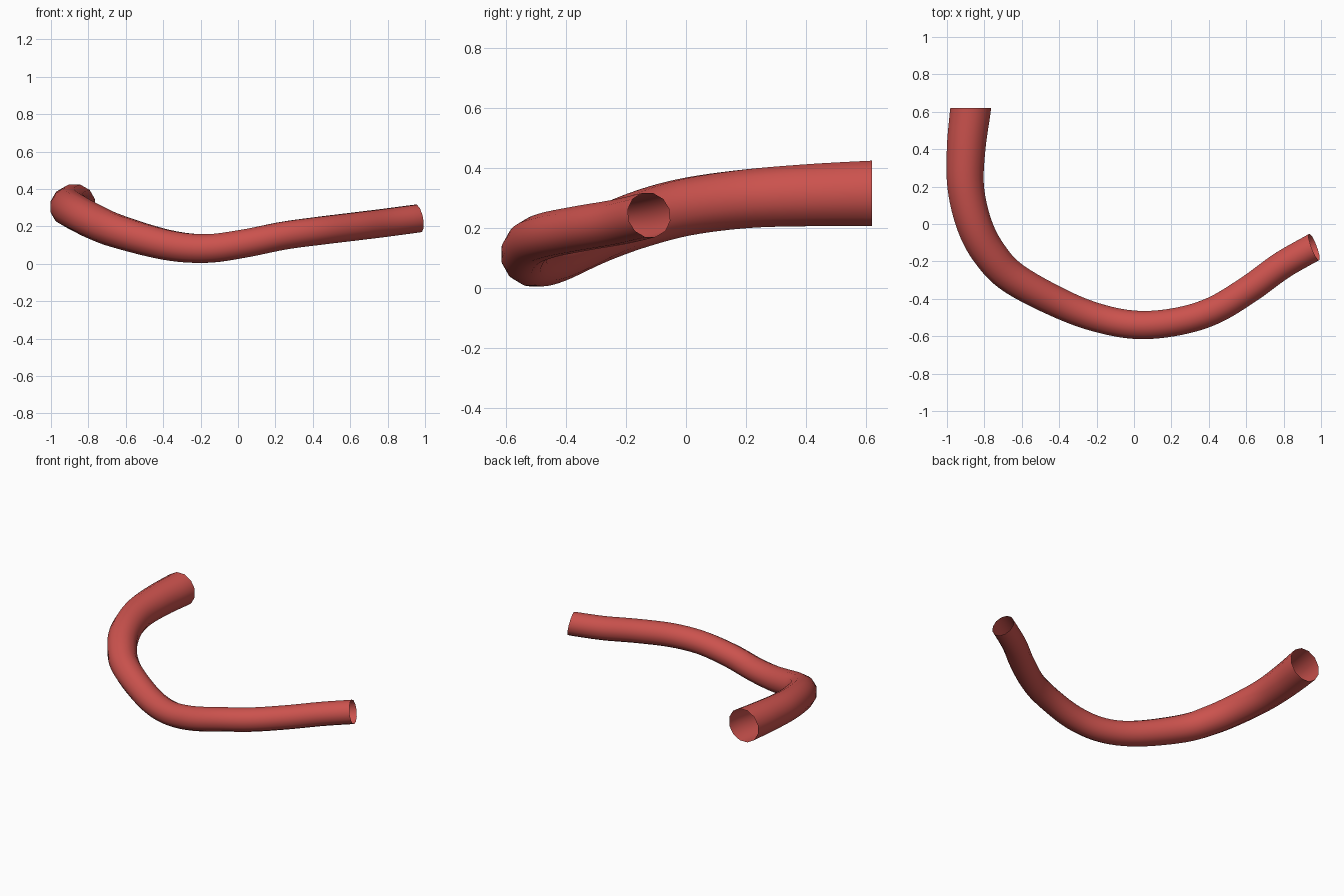
import bpy, bmesh, math
from mathutils import Vector

if "Cube" in bpy.data.objects:
    bpy.data.objects.remove(bpy.data.objects["Cube"])

SIDES, STEPS = 12, 6

# Centre line: x, y, z, radius
path = [Vector(p) for p in (
    (-0.873, 0.62, 0.315, 0.113), (-0.897, 0.41, 0.309, 0.107),
    (-0.90, 0.20, 0.297, 0.101), (-0.855, 0.0, 0.270, 0.098),
    (-0.775, -0.155, 0.228, 0.095), (-0.645, -0.29, 0.174, 0.090),
    (-0.38, -0.432, 0.101, 0.083), (-0.17, -0.508, 0.082, 0.079),
    (0.03, -0.54, 0.108, 0.078), (0.24, -0.52, 0.150, 0.077),
    (0.43, -0.46, 0.176, 0.077), (0.62, -0.345, 0.199, 0.077),
    (0.79, -0.222, 0.220, 0.077), (0.963, -0.123, 0.243, 0.077))]


def spline(pts):
    """Smooth curve through the points."""
    ends = [2 * pts[0] - pts[1]] + pts + [2 * pts[-1] - pts[-2]]
    out = []
    for a, b, c, d in zip(ends, ends[1:], ends[2:], ends[3:]):
        for i in range(STEPS):
            t = i / STEPS
            out.append(0.5 * (2 * b + (c - a) * t + (2 * a - 5 * b + 4 * c - d) * t ** 2
                              + (3 * b - a - 3 * c + d) * t ** 3))
    return out + [pts[-1]]


line = spline(path)
bm = bmesh.new()
rings = []
for i, p in enumerate(line):
    # Section direction, with slanted cuts at both ends
    prev, nxt = line[max(i - 1, 0)], line[min(i + 1, len(line) - 1)]
    normal = (nxt - prev).to_3d().normalized()
    if i == 0:
        normal = Vector((0, -1, 0))
    elif i == len(line) - 1:
        normal = Vector((0.92, 0.35, 0.19)).normalized()
    side = normal.cross(Vector((0, 0, 1))).normalized()
    up = side.cross(normal)
    ring = []
    for k in range(SIDES):
        a = math.tau * (k + 0.5) / SIDES
        ring.append(bm.verts.new(p.to_3d() + p.w * (side * math.cos(a) + up * math.sin(a))))
    rings.append(ring)

# Open tube wall
for r, s in zip(rings, rings[1:]):
    for k in range(SIDES):
        j = (k + 1) % SIDES
        bm.faces.new((r[k], r[j], s[j], s[k])).smooth = True
bmesh.ops.recalc_face_normals(bm, faces=bm.faces)

mesh = bpy.data.meshes.new("hose")
bm.to_mesh(mesh)
bm.free()
red = bpy.data.materials.new("soft_red")
red.diffuse_color = (0.60, 0.085, 0.075, 1)
red.use_nodes = True
red.node_tree.nodes["Principled BSDF"].inputs["Base Color"].default_value = red.diffuse_color
mesh.materials.append(red)
hose = bpy.data.objects.new("hose", mesh)
bpy.context.collection.objects.link(hose)
